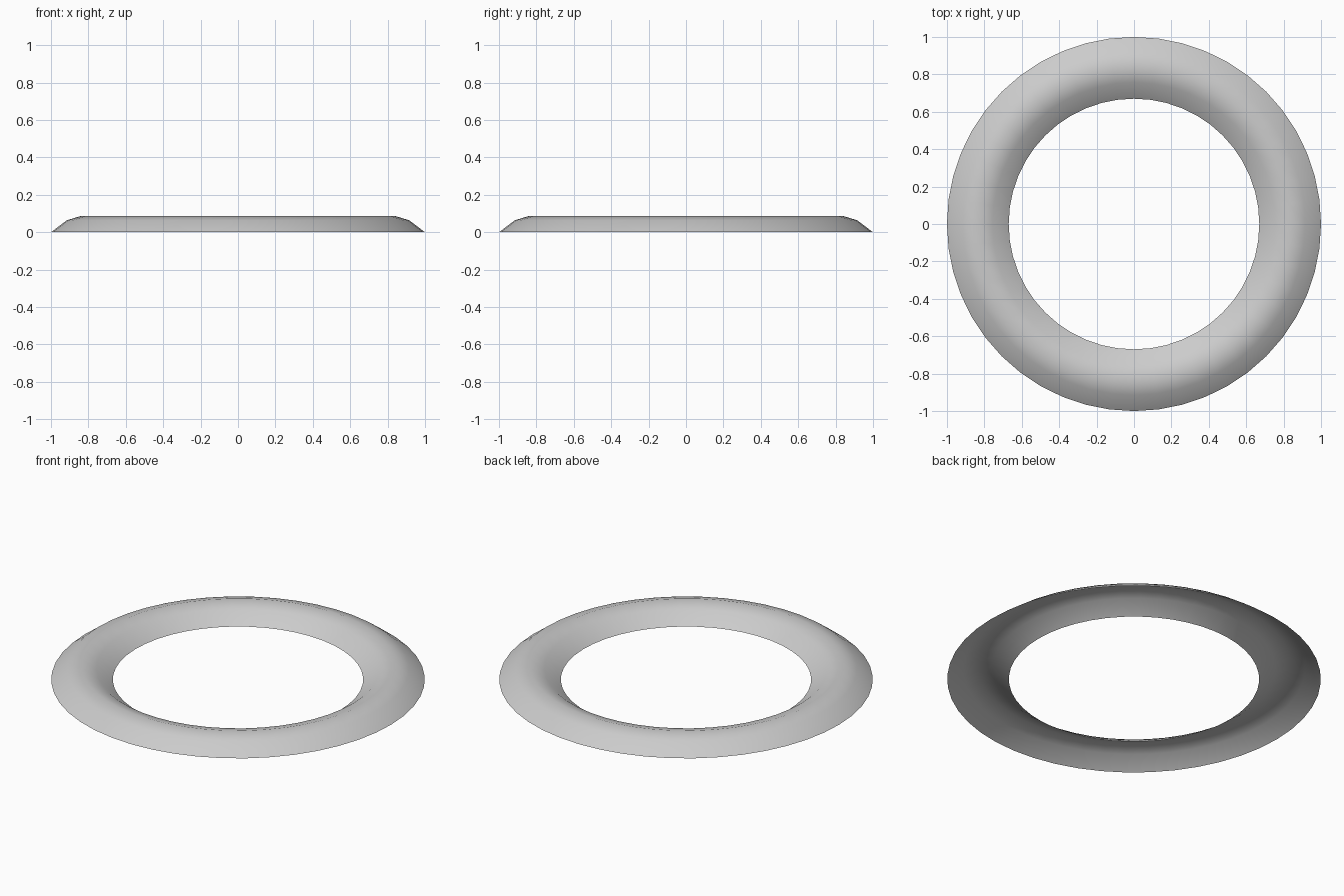
import bpy, bmesh
from math import cos, sin, tau

if "Cube" in bpy.data.objects:
    bpy.data.objects.remove(bpy.data.objects["Cube"])

SEGMENTS = 48
# Arched cross-section (radius, height), open underneath
PROFILE = [(1.0, 0.0), (0.915, 0.064), (0.837, 0.088), (0.757, 0.064), (0.67, 0.0)]

# Sweep the arch around the z axis
bm = bmesh.new()
rings = []
for i in range(SEGMENTS):
    a = tau * i / SEGMENTS
    rings.append([bm.verts.new((r * cos(a), r * sin(a), z)) for r, z in PROFILE])
for i in range(SEGMENTS):
    p, q = rings[i], rings[(i + 1) % SEGMENTS]
    for j in range(len(PROFILE) - 1):
        bm.faces.new((p[j], q[j], q[j + 1], p[j + 1])).smooth = True

mesh = bpy.data.meshes.new("ring_trim")
bm.to_mesh(mesh)
bm.free()
ring = bpy.data.objects.new("ring_trim", mesh)
bpy.context.collection.objects.link(ring)
